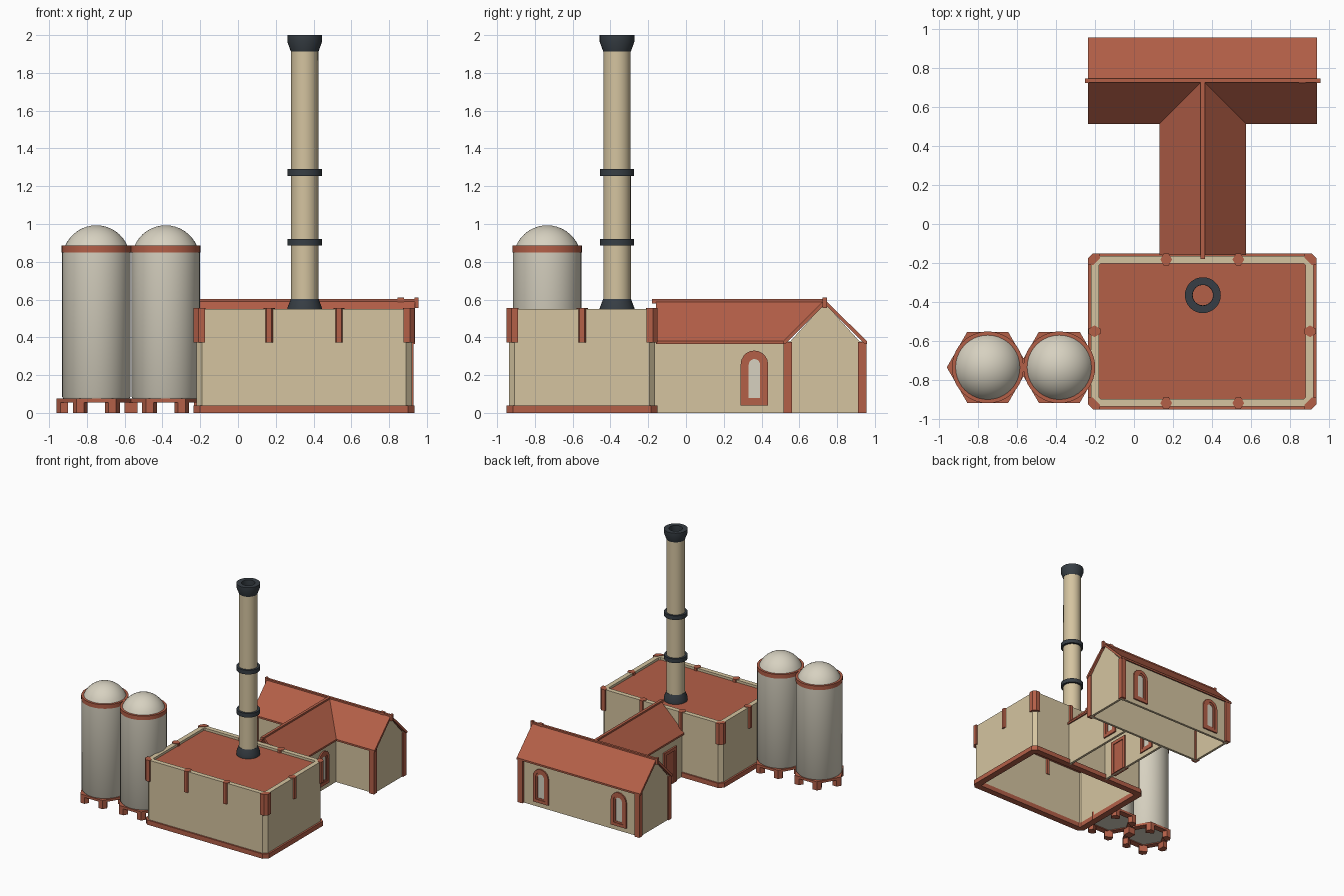
import bpy, bmesh, math

if "Cube" in bpy.data.objects:
    bpy.data.objects.remove(bpy.data.objects["Cube"])


def material(name, rgb):
    m = bpy.data.materials.new(name)
    m.diffuse_color = (*rgb, 1)
    m.use_nodes = True
    m.node_tree.nodes["Principled BSDF"].inputs["Base Color"].default_value = m.diffuse_color
    return m


BRICK = material("brick_red", (0.456, 0.115, 0.064))
CREAM = material("cream_wall", (0.66, 0.55, 0.35))
PALE = material("pale_silo", (0.68, 0.64, 0.53))
IRON = material("dark_iron", (0.038, 0.048, 0.058))


def loft(name, loops, mat, wrap=False, caps=True, smooth=False):
    """Skin a list of equal-length point loops."""
    bm = bmesh.new()
    rows = [[bm.verts.new(p) for p in lp] for lp in loops]
    n = len(rows[0])
    pairs = list(zip(rows, rows[1:])) + ([(rows[-1], rows[0])] if wrap else [])
    for a, b in pairs:
        for i in range(n):
            j = (i + 1) % n
            bm.faces.new((a[i], a[j], b[j], b[i]))
    if caps and not wrap:
        bm.faces.new(rows[0])
        bm.faces.new(rows[-1])
    bmesh.ops.remove_doubles(bm, verts=bm.verts, dist=1e-5)
    bmesh.ops.recalc_face_normals(bm, faces=bm.faces)
    me = bpy.data.meshes.new(name)
    bm.to_mesh(me)
    bm.free()
    me.materials.append(mat)
    ob = bpy.data.objects.new(name, me)
    bpy.context.collection.objects.link(ob)
    if smooth:
        bpy.ops.object.select_all(action='DESELECT')
        bpy.context.view_layer.objects.active = ob
        ob.select_set(True)
        bpy.ops.object.shade_smooth_by_angle(angle=math.radians(35))
    return ob


def at(pts, z):
    return [(x, y, z) for x, y in pts]


def prism(name, pts, z0, z1, mat):
    return loft(name, [at(pts, z0), at(pts, z1)], mat)


def ring(name, outer, inner, z0, z1, mat):
    return loft(name, [at(outer, z0), at(outer, z1), at(inner, z1), at(inner, z0)], mat, wrap=True)


def rect(x0, x1, y0, y1):
    return [(x0, y0), (x1, y0), (x1, y1), (x0, y1)]


def chamfered(cx, cy, hx, hy, c):
    return [(cx + sx * a, cy + sy * b) for sx, sy, a, b in (
        (-1, -1, hx - c, hy), (1, -1, hx - c, hy), (1, -1, hx, hy - c), (1, 1, hx, hy - c),
        (1, 1, hx - c, hy), (-1, 1, hx - c, hy), (-1, 1, hx, hy - c), (-1, -1, hx, hy - c))]


def circle(cx, cy, r, n):
    return [(cx + r * math.cos(math.tau * i / n), cy + r * math.sin(math.tau * i / n)) for i in range(n)]


def lathe(name, cx, cy, profile, mat, n=32, wrap=False):
    loops = [at(circle(cx, cy, max(r, 1e-7), n), z) for r, z in profile]
    return loft(name, loops, mat, wrap=wrap, caps=False, smooth=True)


# Main hall: open-bottomed walls, plinth, sunken flat roof
HX, HY = 0.35, -0.55
ring("hall_walls", chamfered(HX, HY, .57, .387, .03), chamfered(HX, HY, .53, .347, .01), .02, .55, CREAM)
ring("hall_plinth", chamfered(HX, HY, .585, .4, .035), chamfered(HX, HY, .528, .345, .01), 0, .04, BRICK)
prism("hall_roof", rect(HX - .535, HX + .535, HY - .352, HY + .352), .51, .53, BRICK)

# Corner and wall pilasters
for sx in (-1, 1):
    for sy in (-1, 1):
        foot = [(.025, -.035), (.025, 0), (0, .025), (-.035, .025), (-.035, 0), (0, -.035)]
        prism("corner_pilaster", [(HX + sx * (.56 + a), HY + sy * (.375 + b)) for a, b in foot], .372, .554, BRICK)
hexa = [(-.03, 0), (-.013, -.03), (.013, -.03), (.03, 0), (.013, .03), (-.013, .03)]
for s in (-1, 1):
    for dx in (-.185, .185):
        prism("wall_pilaster", [(HX + dx + a, HY + s * .368 + b) for a, b in hexa], .372, .554, BRICK)
    prism("side_pilaster", [(HX + s * .553 + b, HY + a) for a, b in hexa], .372, .554, BRICK)

# Chimney: hollow shaft, flared base, bands, crown
CX, CY = .353, -.365
lathe("chimney_shaft", CX, CY, [(.073, .53), (.072, 1.98), (.053, 1.98), (.053, .53)], CREAM, wrap=True)
lathe("chimney_base", CX, CY, [(.092, .53), (.092, .555), (.074, .602), (.06, .602), (.06, .53)], IRON, wrap=True)
for z in (.885, 1.255):
    lathe("chimney_band", CX, CY, [(.091, z), (.091, z + .035), (.065, z + .035), (.065, z)], IRON, wrap=True)
lathe("chimney_crown", CX, CY, [(.073, 1.913), (.092, 1.965), (.092, 2), (.053, 2), (.052, 1.95), (.06, 1.913)],
      IRON, wrap=True)

# Silos: body, band, dome, hexagonal foot ring with six feet
for sx in (-.75, -.383):
    sy = -.735
    lathe("silo_body", sx, sy, [(0, .062), (.165, .062), (.181, .085), (.181, .87), (0, .87)], PALE, 40)
    lathe("silo_band", sx, sy, [(.184, .85), (.184, .885), (.15, .885), (.15, .85)], BRICK, 40, wrap=True)
    a0 = math.asin(.07 / .18)
    dome = [(.18 * math.cos(a), .813 + .18 * math.sin(a))
            for a in (a0 + (math.pi / 2 - a0) * i / 8 for i in range(9))]
    lathe("silo_dome", sx, sy, dome, PALE, 40)
    ring("silo_foot_ring", circle(sx, sy, .21, 6), circle(sx, sy, .15, 6), .055, .075, BRICK)
    for k in range(6):
        c, s = math.cos(k * math.pi / 3), math.sin(k * math.pi / 3)
        foot = [(.15, -.034), (.19, -.034), (.21, 0), (.19, .034), (.15, .034)]
        prism("silo_foot", [(sx + c * a - s * b, sy + s * a + c * b) for a, b in foot], 0, .07, BRICK)

# Back wing and link: open-bottomed walls
WY = .735
ring("wing_walls", rect(-.215, .92, .535, .935), rect(-.195, .9, .555, .915), 0, .378, CREAM)
for x in (-.215, .9):
    tri = [(.535, .36), (.935, .36), (WY, .58)]
    loft("wing_gable", [[(x + d, y, z) for y, z in tri] for d in (0, .02)], CREAM)
for x in (-.225, .885):
    for y in (.515, .91):
        prism("wing_corner_post", rect(x, x + .045, y, y + .045), 0, .376, BRICK)
for x in (.15, .535):
    prism("link_wall", rect(x, x + .02, -.165, .535), 0, .378, CREAM)

# Pitched roofs, the link roof mitred into the wing roof
V = [(-.222, .38), (0, .6), (.222, .38), (.222, .365), (.21, .365), (0, .575), (-.21, .365), (-.222, .365)]
loft("wing_roof", [[(x, WY + u, z) for u, z in V] for x in (-.235, .938)], BRICK)
loft("link_roof", [[(CX + u, -.16, z) for u, z in V], [(CX + u, WY - abs(u), z) for u, z in V]], BRICK)

# Ridge caps, finials and ridge block
prism("wing_ridge_cap", rect(-.24, .943, WY - .01, WY + .01), .585, .603, BRICK)
prism("link_ridge_cap", rect(CX - .012, CX + .012, -.18, WY), .58, .602, BRICK)
for x in (-.252, .935):
    prism("ridge_finial", rect(x, x + .02, WY - .012, WY + .012), .555, .61, BRICK)
prism("ridge_block", rect(.845, .88, WY - .012, WY + .012), .585, .61, BRICK)


# Arched windows: outer frame, inner frame and pane through the wall
def arch(w, z0, z1, n=10):
    r = w / 2
    return [(-r, z0), (r, z0)] + [(r * math.cos(math.pi * i / n), z1 - r + r * math.sin(math.pi * i / n))
                                  for i in range(n + 1)]


def frame(name, outer, inner, d0, d1, place):
    loops = [(outer, d0), (outer, d1), (inner, d1), (inner, d0)]
    loft(name, [[place(u, z, d) for u, z in pts] for pts, d in loops], BRICK, wrap=True)


def window(place):
    a, b, c = arch(.145, .04, .33), arch(.092, .066, .304), arch(.06, .08, .285)
    frame("window_frame", a, b, -.03, .012, place)
    frame("window_inner_frame", b, c, -.026, .007, place)
    loft("window_pane", [[place(u, z, d) for u, z in c] for d in (-.023, .003)], PALE)


window(lambda u, z, d: (.555 + d, .362 + u, z))
window(lambda u, z, d: (.15 - d, .362 + u, z))
for wx in (-.02, .72):
    window(lambda u, z, d: (wx + u, .935 + d, z))

# Door on the left side of the link
door = lambda u, z, d: (.15 - d, .01 + u, z)
outer = [(-.085, 0), (.085, 0), (.085, .3), (-.085, .3)]
inner = [(-.058, .005), (.058, .005), (.058, .272), (-.058, .272)]
frame("door_frame", outer, inner, -.03, .014, door)
loft("door_panel", [[door(u, z, d) for u, z in inner] for d in (-.023, .004)], BRICK)
